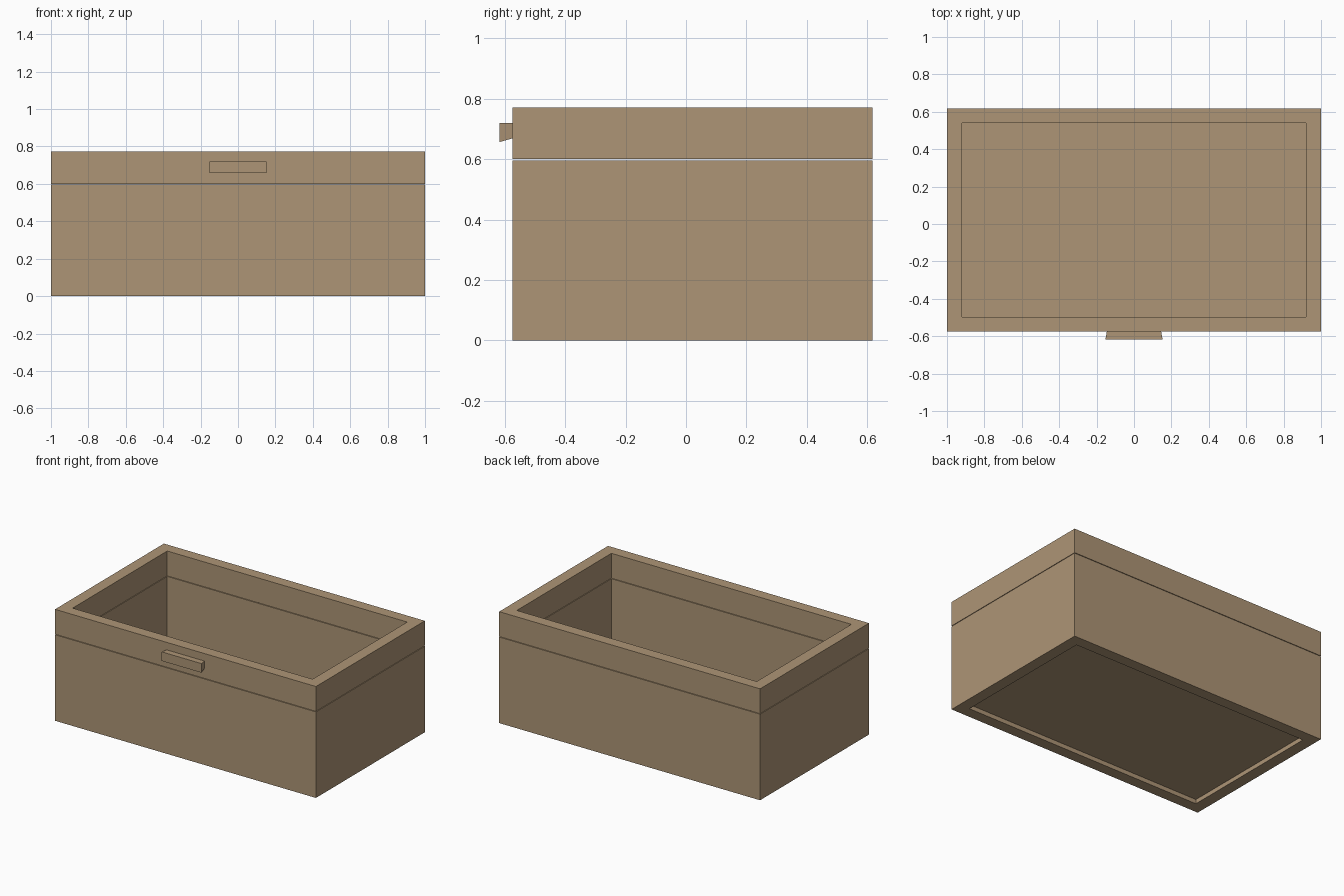
import bpy, bmesh
from mathutils import Vector

if "Cube" in bpy.data.objects:
    bpy.data.objects.remove(bpy.data.objects["Cube"])

XI, XO = 0.92, 1.0                    # inner / outer wall faces in x
YF, YFI, YBI, YB = -0.575, -0.497, 0.539, 0.617
SPLIT = (0.596, 0.600)                # saw kerf between base and lid

wood = bpy.data.materials.new("wood")
wood.diffuse_color = (0.42, 0.30, 0.18, 1)
wood.use_nodes = True
wood.node_tree.nodes["Principled BSDF"].inputs["Base Color"].default_value = wood.diffuse_color


def finish(bm, name):
    bmesh.ops.recalc_face_normals(bm, faces=bm.faces)
    mesh = bpy.data.meshes.new(name)
    bm.to_mesh(mesh)
    bm.free()
    ob = bpy.data.objects.new(name, mesh)
    mesh.materials.append(wood)
    bpy.context.collection.objects.link(ob)
    return ob


def hexa(bm, bottom, top):
    """Closed six-sided solid from two matching quads."""
    b = [bm.verts.new(p) for p in bottom]
    t = [bm.verts.new(p) for p in top]
    bm.faces.new(b[::-1])
    bm.faces.new(t)
    for i in range(4):
        j = (i + 1) % 4
        bm.faces.new((b[i], b[j], t[j], t[i]))


def board(name, xs, ys, levels, tails):
    """Dovetailed board: a grid of cells, keeping tails or pins at the ends."""
    count = max(len(xs), len(ys)) - 1
    cells = {}
    verts = {}
    bm = bmesh.new()

    def vert(x, y, k):
        key = (x, y, k)
        if key not in verts:
            z = levels[k][0] if abs(x) < 0.95 else levels[k][1]
            verts[key] = bm.verts.new((x, y, z))
        return verts[key]

    for k in range(len(levels) - 1):
        for s in range(count):
            is_tail = k % 2 == 1
            if s != 1 and is_tail != tails:
                continue
            x0, x1 = (xs[s], xs[s + 1]) if tails else xs
            y0, y1 = ys if tails else (ys[s], ys[s + 1])
            ring = [(x0, y0), (x1, y0), (x1, y1), (x0, y1)]
            b = [vert(x, y, k) for x, y in ring]
            t = [vert(x, y, k + 1) for x, y in ring]
            quads = [b[::-1], t]
            quads += [[b[i], b[(i + 1) % 4], t[(i + 1) % 4], t[i]] for i in range(4)]
            # faces shared by two cells cancel out
            for q in quads:
                key = frozenset(q)
                if key in cells:
                    del cells[key]
                else:
                    cells[key] = q
    for q in cells.values():
        bm.faces.new(q)
    bmesh.ops.recalc_face_normals(bm, faces=bm.faces)
    bmesh.ops.dissolve_limit(bm, angle_limit=0.01, verts=bm.verts[:], edges=bm.edges[:])
    finish(bm, name)


# Joint heights as (inner, outer) pairs, alternating pin and tail
def joint_levels(low, high, tail_starts):
    out = [(low, low)]
    for z in tail_starts:
        out += [(z + 0.02, z), (z + 0.11, z + 0.13)]
    return out + [(high, high)]


sections = {
    "base": joint_levels(0, SPLIT[0], (0.06, 0.235, 0.41)),
    "lid": joint_levels(SPLIT[1], 0.772, (0.62,)),
}

# Four dovetailed walls for base and lid
for part, levels in sections.items():
    long_x = (-XO, -XI, XI, XO)
    long_y = (YF, YFI, YBI, YB)
    board(part + "_front", long_x, (YF, YFI), levels, True)
    board(part + "_back", long_x, (YBI, YB), levels, True)
    board(part + "_left", (-XO, -XI), long_y, levels, False)
    board(part + "_right", (XI, XO), long_y, levels, False)

# Bottom panel, recessed slightly
bm = bmesh.new()
ring = [(-XI, YFI), (XI, YFI), (XI, YBI), (-XI, YBI)]
hexa(bm, [(x, y, 0.03) for x, y in ring], [(x, y, 0.07) for x, y in ring])
finish(bm, "bottom_panel")

# Flared lift handle on the lid front
bm = bmesh.new()
yo = -0.617
hexa(bm,
     [(-0.153, yo, 0.657), (0.153, yo, 0.657), (0.145, YF, 0.669), (-0.145, YF, 0.669)],
     [(-0.153, yo, 0.72), (0.153, yo, 0.72), (0.145, YF, 0.72), (-0.145, YF, 0.72)])
finish(bm, "lid_handle")
